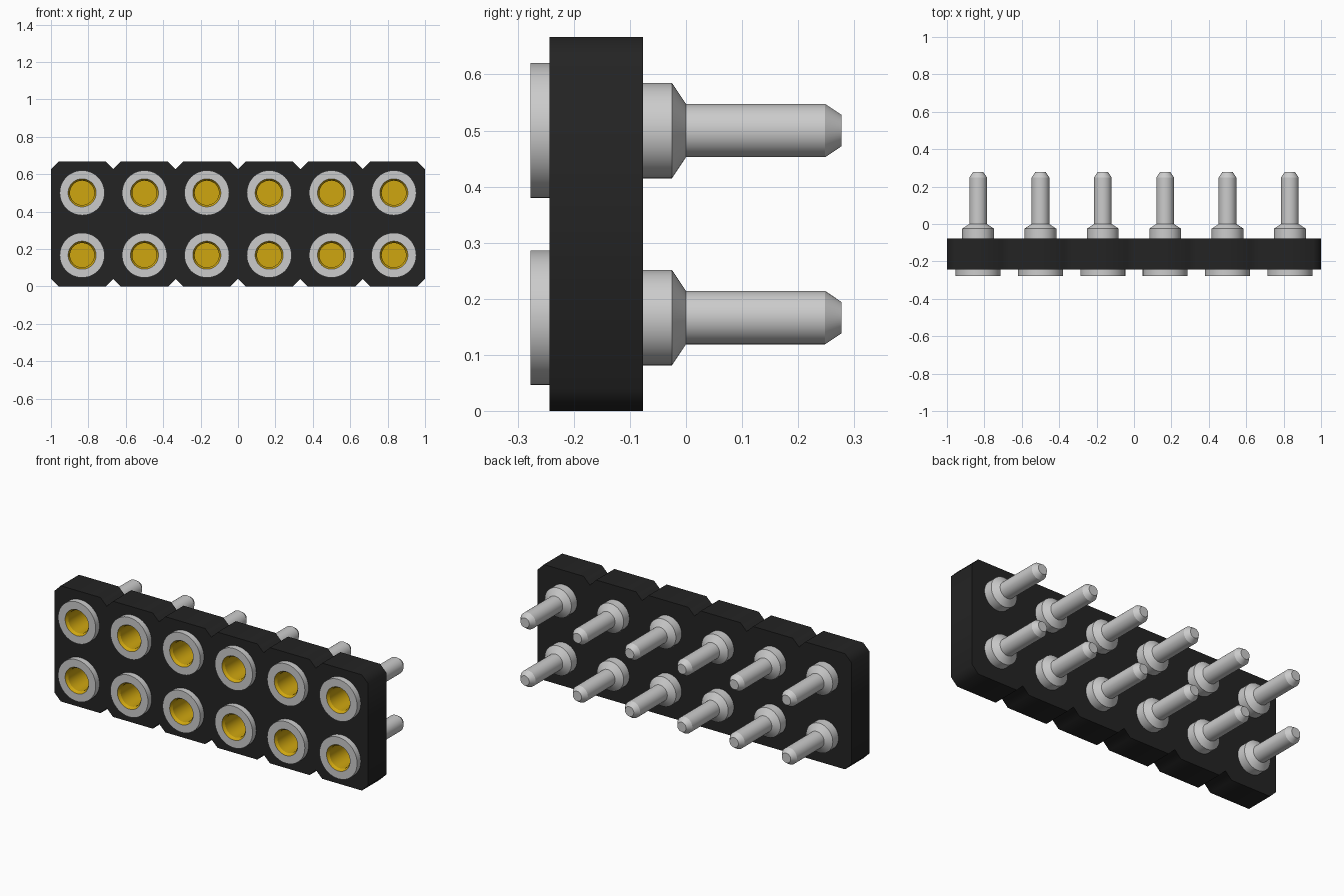
import bpy, bmesh, math
from mathutils import Matrix, Vector

if "Cube" in bpy.data.objects:
    bpy.data.objects.remove(bpy.data.objects["Cube"])

COLS, PITCH, CUT = 6, 1 / 3, 0.04
HEIGHT = 2 * PITCH
FRONT, BACK = -0.243, -0.077
centres = [(-1 + PITCH * (c + 0.5), PITCH * (r + 0.5)) for r in range(2) for c in range(COLS)]


def material(name, rgb):
    m = bpy.data.materials.new(name)
    m.use_nodes = True
    m.diffuse_color = (*rgb, 1)
    m.node_tree.nodes["Principled BSDF"].inputs["Base Color"].default_value = (*rgb, 1)
    return m


black = material("black plastic", (0.017, 0.017, 0.017))
silver = material("silver metal", (0.6, 0.6, 0.6))
gold = material("gold contact", (0.62, 0.38, 0.005))

# Housing outline: chamfered cells leave V notches between columns
bottom = []
for c in range(COLS):
    x0, x1 = -1 + c * PITCH, -1 + (c + 1) * PITCH
    bottom += [(x0, CUT), (x0 + CUT, 0), (x1 - CUT, 0)]
bottom.append((1, CUT))
outline = bottom + [(x, HEIGHT - z) for x, z in reversed(bottom)]


def add_loop(curve, points):
    s = curve.splines.new("POLY")
    s.points.add(len(points) - 1)
    for p, (x, z) in zip(s.points, points):
        p.co = (x, z, 0, 1)
    s.use_cyclic_u = True


# Housing: filled outline with round pin holes, extruded in depth
curve = bpy.data.curves.new("housing_outline", "CURVE")
curve.dimensions = "2D"
curve.fill_mode = "BOTH"
curve.extrude = (BACK - FRONT) / 2
add_loop(curve, outline)
for cx, cz in centres:
    add_loop(curve, [(cx + 0.084 * math.cos(a * math.tau / 48), cz + 0.084 * math.sin(a * math.tau / 48))
                     for a in range(48)])
curve.materials.append(black)
housing = bpy.data.objects.new("housing", curve)
bpy.context.collection.objects.link(housing)
housing.matrix_world = Matrix.Translation((0, (FRONT + BACK) / 2, 0)) @ Matrix.Rotation(math.pi / 2, 4, "X")
bpy.context.view_layer.objects.active = housing
housing.select_set(True)
bpy.ops.object.convert(target="MESH")

# Pin profile as (radius, depth): gold socket first, then the silver sleeve and tail
socket = [(0, -0.06), (0.065, -0.06), (0.065, -0.262), (0.075, -0.277)]
sleeve = [(0.12, -0.277), (0.12, FRONT), (0.085, FRONT), (0.085, -0.025), (0.0475, 0),
          (0.0475, 0.248), (0.028, 0.277), (0, 0.277)]
bm = bmesh.new()
verts = [bm.verts.new((r, y, 0)) for r, y in socket + sleeve]
edges = [bm.edges.new(pair) for pair in zip(verts, verts[1:])]
bmesh.ops.spin(bm, geom=verts + edges, cent=(0, 0, 0), axis=(0, 1, 0), angle=math.tau, steps=48)
bmesh.ops.remove_doubles(bm, verts=bm.verts, dist=0.0005)
bmesh.ops.recalc_face_normals(bm, faces=bm.faces)
for f in bm.faces:
    f.material_index = int(max(Vector((v.co.x, v.co.z)).length for v in f.verts) < 0.076
                           and f.calc_center_median().y < -0.05)
mesh = bpy.data.meshes.new("pin")
bm.to_mesh(mesh)
bm.free()
mesh.materials.append(silver)
mesh.materials.append(gold)

# Two rows of identical pins
pins = []
for i, (cx, cz) in enumerate(centres):
    pin = bpy.data.objects.new(f"pin_{i + 1}", mesh)
    pin.location = (cx, 0, cz)
    bpy.context.collection.objects.link(pin)
    pins.append(pin)
bpy.ops.object.select_all(action="DESELECT")
pins[0].select_set(True)
bpy.context.view_layer.objects.active = pins[0]
bpy.ops.object.shade_smooth_by_angle(angle=math.radians(25))
